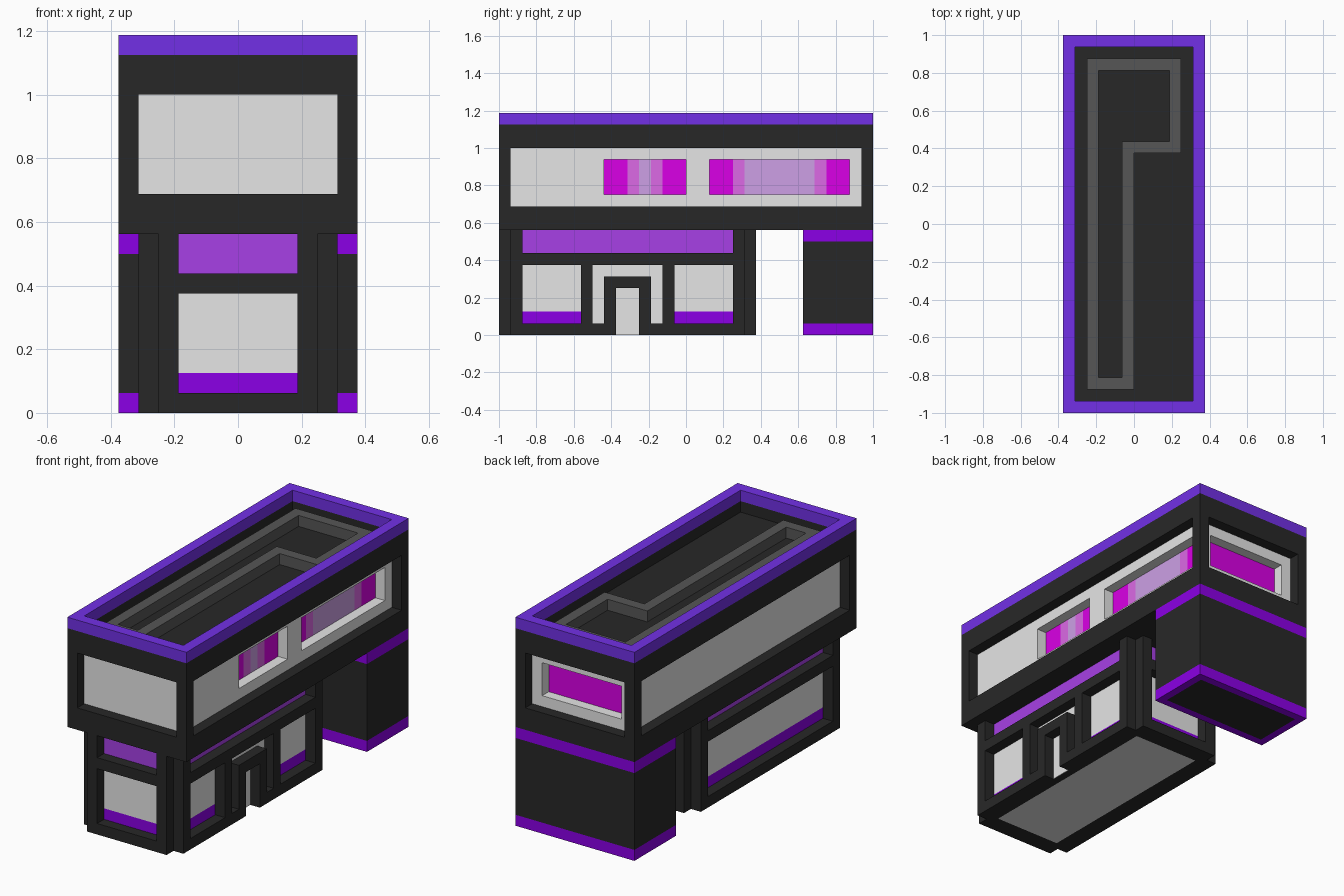
import bpy
import bmesh

if "Cube" in bpy.data.objects:
    bpy.data.objects.remove(bpy.data.objects["Cube"])

U = 0.0625  # module: every wall is one module thick


def material(name, hex_code):
    lin = []
    for i in (0, 2, 4):
        c = int(hex_code[i:i + 2], 16) / 255
        lin.append(c / 12.92 if c <= 0.04045 else ((c + 0.055) / 1.055) ** 2.4)
    m = bpy.data.materials.new(name)
    m.diffuse_color = (*lin, 1)
    m.use_nodes = True
    m.node_tree.nodes["Principled BSDF"].inputs["Base Color"].default_value = m.diffuse_color
    return m


DARK = material("charcoal wall", "272727")
LIGHT = material("light grey panel", "e6e6e6")
RIM = material("roof rim violet", "7230e6")
BAND = material("deep purple band", "8b00e6")
LILAC = material("lilac window", "a740e6")
MAGENTA = material("magenta glass", "da00e6")
PINK = material("pink glass", "dc6ae6")
PALE = material("pale lilac glass", "cda0e6")
PIPE = material("roof duct grey", "565656")


def finish(name, bm, *mats):
    bmesh.ops.recalc_face_normals(bm, faces=bm.faces)
    me = bpy.data.meshes.new(name)
    bm.to_mesh(me)
    bm.free()
    for m in mats:
        me.materials.append(m)
    ob = bpy.data.objects.new(name, me)
    bpy.context.collection.objects.link(ob)
    return ob


def slab(name, mat, axis, lo, hi, add, cut=(), add_back=(), cut_again=()):
    """Flat slab across an axis. Rectangles (u0,u1,v0,v1) are added and cut in turn."""
    steps = [(r, True) for r in add] + [(r, False) for r in cut]
    steps += [(r, True) for r in add_back] + [(r, False) for r in cut_again]
    us = sorted({u for r, _ in steps for u in r[:2]})
    vs = sorted({v for r, _ in steps for v in r[2:]})
    place = {'x': lambda u, v: (lo, u, v),
             'y': lambda u, v: (u, lo, v),
             'z': lambda u, v: (u, v, lo)}[axis]
    bm = bmesh.new()
    verts = {}

    def vert(u, v):
        if (u, v) not in verts:
            verts[u, v] = bm.verts.new(place(u, v))
        return verts[u, v]

    for u0, u1 in zip(us, us[1:]):
        for v0, v1 in zip(vs, vs[1:]):
            solid = False
            for r, state in steps:
                if r[0] <= u0 and u1 <= r[1] and r[2] <= v0 and v1 <= r[3]:
                    solid = state
            if solid:
                bm.faces.new([vert(u0, v0), vert(u1, v0), vert(u1, v1), vert(u0, v1)])
    ext = bmesh.ops.extrude_face_region(bm, geom=bm.faces[:], use_keep_orig=True)
    i = 'xyz'.index(axis)
    for g in ext['geom']:
        if isinstance(g, bmesh.types.BMVert):
            g.co[i] = hi
    return finish(name, bm, mat)


def box(name, mat, x0, x1, y0, y1, z0, z1, underside=None):
    """Box; with an underside material, the bottom gets an inset panel."""
    bm = bmesh.new()
    bmesh.ops.create_cube(bm, size=1)
    for v in bm.verts:
        v.co = (x1 if v.co.x > 0 else x0, y1 if v.co.y > 0 else y0, z1 if v.co.z > 0 else z0)
    if underside is None:
        return finish(name, bm, mat)
    bottom = [f for f in bm.faces if f.normal.z < -0.9]
    bmesh.ops.inset_region(bm, faces=bottom, thickness=U)
    bottom[0].material_index = 1
    return finish(name, bm, mat, underside)


# ---- Lower storey: core seen through the wall openings ----
core = (-0.25, 0.25, -0.9375, 0.3125)
box("lower_base", DARK, *core, 0, U, underside=LIGHT)
box("lower_sill", BAND, *core, U, 0.125)
box("lower_panel", LIGHT, *core, 0.125, 0.40625)
box("lower_high_window", LILAC, *core, 0.40625, 0.5625)
slab("entry_panel", LIGHT, 'x', 0.25, 0.253,
     [(-0.5, -0.125, U, 0.375), (-0.375, -0.25, 0, 0.25)])

# Lower end walls, front and back
for name, y in (("lower_front_wall", -1), ("lower_back_wall", 0.3125)):
    slab(name, DARK, 'y', y, y + U, [(-0.25, 0.25, 0, 0.5625)],
         [(-0.1875, 0.1875, U, 0.375), (-0.1875, 0.1875, 0.4375, 0.5625)])

# Lower side walls: one long opening on the left, door and windows on the right
side = (-0.9375, 0.3125, 0, 0.5625)
high = (-0.875, 0.25, 0.4375, 0.5625)
slab("lower_left_wall", DARK, 'x', -0.3125, -0.25, [side],
     [high, (-0.875, 0.25, U, 0.375)])
slab("lower_right_wall", DARK, 'x', 0.25, 0.3125, [side],
     [high, (-0.875, -0.5625, U, 0.375), (-0.0625, 0.25, U, 0.375),
      (-0.5, -0.125, U, 0.375)],
     add_back=[(-0.4375, -0.1875, 0, 0.3125)],
     cut_again=[(-0.375, -0.25, 0, 0.25)])

# ---- Rear support with purple bands ----
pier = (-0.375, 0.375, 0.625, 1)
box("pier_foot_band", BAND, *pier, 0, U, underside=DARK)
box("pier_body", DARK, *pier, U, 0.5)
box("pier_top_band", BAND, *pier, 0.5, 0.5625)

# ---- Upper storey ----
full = (-0.375, 0.375, -1, 1)
inner = (-0.3125, 0.3125, -0.9375, 0.9375)
box("upper_floor", DARK, *full, 0.5625, 0.6875)
box("roof_deck", DARK, *full, 1.0, 1.0625)
slab("parapet", DARK, 'z', 1.0625, 1.125, [full], [inner])
slab("parapet_rim", RIM, 'z', 1.125, 1.1875, [full], [inner])
for x in (-0.375, 0.3125):
    for y in (-1, 0.9375):
        box("corner_post", DARK, x, x + U, y, y + U, 0.6875, 1.0)

# Grey infill panels with window recesses on the right and back
box("upper_core", LIGHT, -0.3125, 0.25, -0.9375, 0.875, 0.6875, 1.0)
slab("upper_right_panel", LIGHT, 'x', 0.25, 0.3125, [(-0.9375, 0.9375, 0.6875, 1.0)],
     [(-0.4375, 0, 0.75, 0.9375), (0.125, 0.875, 0.75, 0.9375)])
slab("upper_back_panel", LIGHT, 'y', 0.875, 0.9375, [(-0.3125, 0.25, 0.6875, 1.0)],
     [(-0.25, 0.25, 0.75, 0.9375)])

# Window glass in coloured strips
slab("back_glass", MAGENTA, 'y', 0.875, 0.878, [(-0.25, 0.25, 0.75, 0.9375)])
strips = (("glass_outer", MAGENTA, ((-0.4375, -0.3125), (-0.125, 0), (0.125, 0.25), (0.75, 0.875))),
          ("glass_middle", PINK, ((-0.3125, -0.25), (-0.1875, -0.125), (0.25, 0.3125), (0.6875, 0.75))),
          ("glass_centre", PALE, ((-0.25, -0.1875), (0.3125, 0.6875))))
for name, mat, spans in strips:
    slab(name, mat, 'x', 0.25, 0.253, [(a, b, 0.75, 0.9375) for a, b in spans])

# ---- Roof duct: raised loop with an L-shaped outline ----
slab("roof_duct", PIPE, 'z', 1.0625, 1.125,
     [(-0.25, 0, -0.875, 0.875), (-0.25, 0.25, 0.375, 0.875)],
     [(-0.1875, -0.0625, -0.8125, 0.8125), (-0.1875, 0.1875, 0.4375, 0.8125)])
